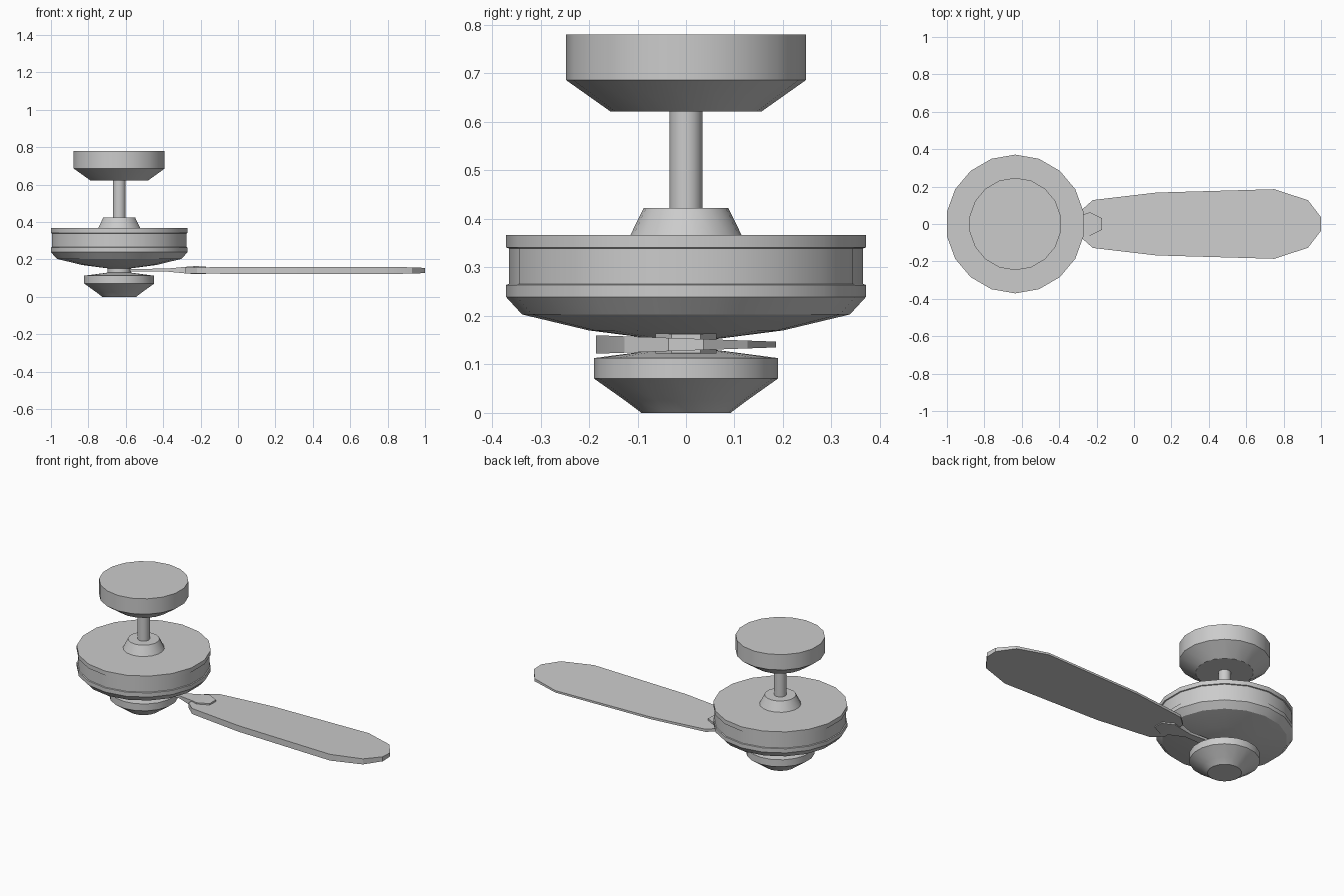
import bpy, bmesh, math

if "Cube" in bpy.data.objects:
    bpy.data.objects.remove(bpy.data.objects["Cube"])

CX = -0.635   # hub axis
SIDES = 18


def finish(name, bm, angle=30):
    bmesh.ops.recalc_face_normals(bm, faces=bm.faces)
    mesh = bpy.data.meshes.new(name)
    bm.to_mesh(mesh)
    bm.free()
    ob = bpy.data.objects.new(name, mesh)
    bpy.context.collection.objects.link(ob)
    bpy.ops.object.select_all(action='DESELECT')
    ob.select_set(True)
    bpy.context.view_layer.objects.active = ob
    bpy.ops.object.shade_smooth_by_angle(angle=math.radians(angle))
    return ob


def lathe(name, profile):
    """Closed turned part from (radius, z) points, top to bottom."""
    bm = bmesh.new()
    rings = []
    for r, z in profile:
        rings.append([bm.verts.new((
            CX + r * math.cos(math.pi / 2 + 2 * math.pi * i / SIDES),
            r * math.sin(math.pi / 2 + 2 * math.pi * i / SIDES), z))
            for i in range(SIDES)])
    for a, b in zip(rings, rings[1:]):
        for i in range(SIDES):
            j = (i + 1) % SIDES
            bm.faces.new((a[i], a[j], b[j], b[i]))
    bm.faces.new(rings[0])
    bm.faces.new(rings[-1])
    return finish(name, bm)


# Turned parts on the hub axis
lathe("ceiling_canopy", [(.247, .78), (.247, .686), (.155, .621)])
lathe("down_rod", [(.034, .63), (.034, .41)])
lathe("rod_collar", [(.087, .423), (.115, .366)])
lathe("motor_housing", [(.371, .367), (.371, .341), (.365, .339), (.365, .266),
                        (.371, .264), (.371, .239), (.338, .203), (.2, .17),
                        (.06, .152)])
lathe("switch_neck", [(.063, .166), (.063, .118)])
lathe("lower_cap", [(.06, .13), (.19, .113), (.19, .071), (.125, .025), (.093, .001), (.092, 0)])

# Blade: symmetric outline, thickness tapering from front edge to back edge
half = [(-.28, .075), (-.22, .128), (.12, .168), (.75, .186), (.93, .127), (1, .036)]
outline = half + [(x, -y) for x, y in reversed(half)]
bm = bmesh.new()
layers = []
for side in (1, -1):
    layers.append([bm.verts.new((x, y, .141 + side * (.0125 - .035 * y))) for x, y in outline])
top, bot = layers
bm.faces.new(top)
bm.faces.new(bot)
for i in range(len(top)):
    j = (i + 1) % len(top)
    bm.faces.new((top[i], top[j], bot[j], bot[i]))
finish("fan_blade", bm)

# Blade bracket: rectangular sections (x, half width, half thickness, mid z)
bm = bmesh.new()
rings = []
for x, w, t, z in [(-.585, .03, .006, .143), (-.38, .02, .008, .143), (-.275, .05, .018, .143),
                   (-.235, .063, .021, .143), (-.17, .03, .02, .143)]:
    rings.append([bm.verts.new((x, sy * w, z + sz * t))
                  for sy, sz in ((1, 1), (-1, 1), (-1, -1), (1, -1))])
for a, b in zip(rings, rings[1:]):
    for i in range(4):
        j = (i + 1) % 4
        bm.faces.new((a[i], a[j], b[j], b[i]))
bm.faces.new(rings[0])
bm.faces.new(rings[-1])
finish("blade_bracket", bm)
